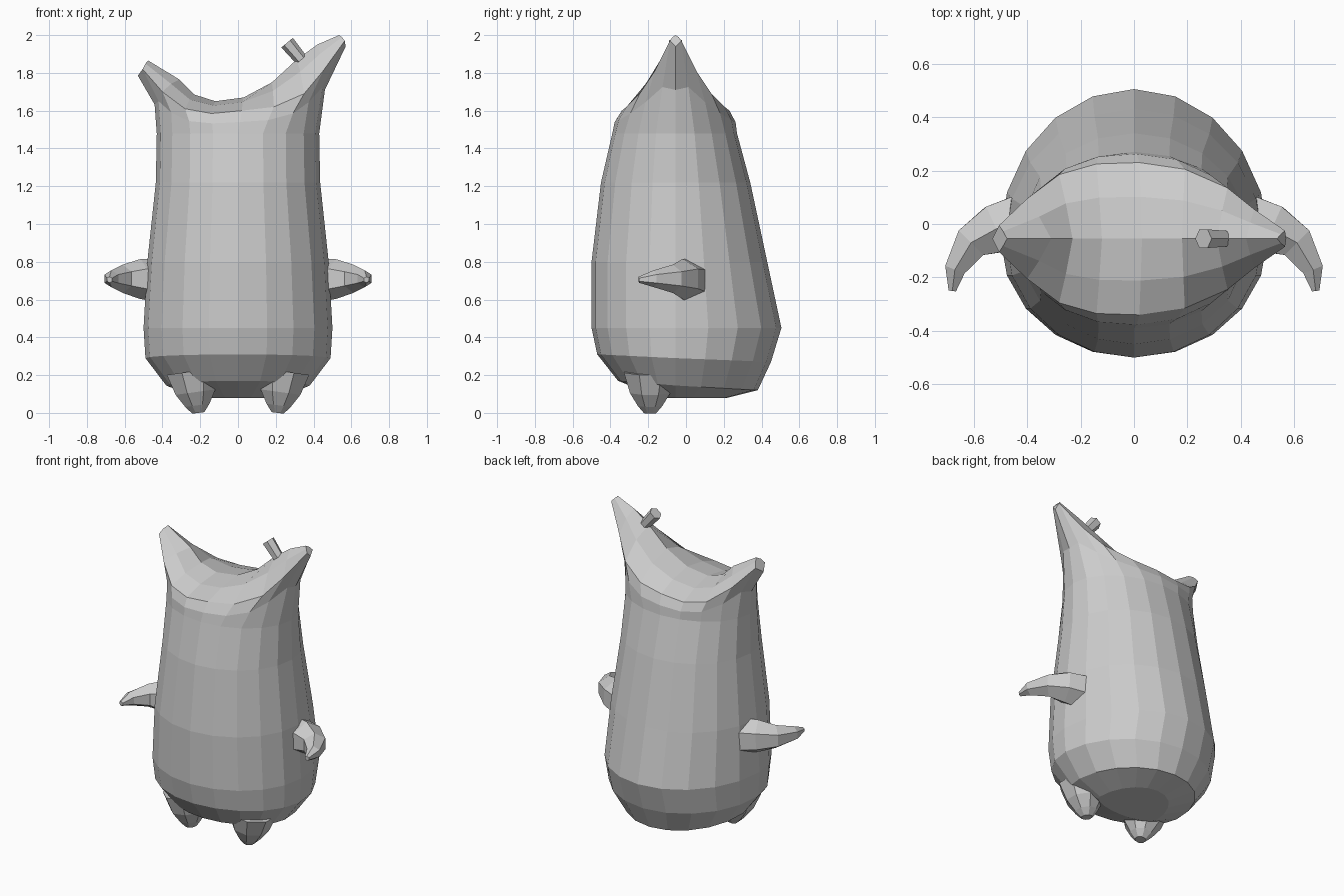
import bpy, bmesh, math
from mathutils import Vector

if "Cube" in bpy.data.objects:
    bpy.data.objects.remove(bpy.data.objects["Cube"], do_unlink=True)

grey = bpy.data.materials.new("plain grey")
grey.use_nodes = True
colour = (0.6, 0.6, 0.6, 1)
grey.diffuse_color = colour
grey.node_tree.nodes["Principled BSDF"].inputs["Base Color"].default_value = colour

N = 20
MID_Y = -0.055


def finish(bm, name):
    bmesh.ops.recalc_face_normals(bm, faces=bm.faces)
    mesh = bpy.data.meshes.new(name)
    bm.to_mesh(mesh)
    bm.free()
    mesh.materials.append(grey)
    ob = bpy.data.objects.new(name, mesh)
    bpy.context.collection.objects.link(ob)
    return ob


def bridge(bm, a, b):
    n = len(a)
    for i in range(n):
        bm.faces.new((a[i], a[(i + 1) % n], b[(i + 1) % n], b[i]))


def tube(name, path, sides, phase=0.0):
    """Loft polygon rings along (centre, radius) stations."""
    bm = bmesh.new()
    pts = [Vector(p) for p, r in path]
    rings = []
    for i, (p, r) in enumerate(path):
        along = (pts[min(i + 1, len(pts) - 1)] - pts[max(i - 1, 0)]).normalized()
        side = along.cross(Vector((0, 1, 0) if abs(along.z) > 0.6 else (0, 0, 1))).normalized()
        up = side.cross(along)
        angles = [phase + math.tau * k / sides for k in range(sides)]
        rings.append([bm.verts.new(pts[i] + r * (side * math.cos(a) + up * math.sin(a))) for a in angles])
    for a, b in zip(rings, rings[1:]):
        bridge(bm, a, b)
    bm.faces.new(rings[0])
    bm.faces.new(rings[-1])
    return finish(bm, name)


# Body levels: front height, back height, half width, front y, back y
levels = [
    (0.08, 0.08, 0.22, -0.14, 0.22),
    (0.17, 0.12, 0.38, -0.36, 0.38),
    (0.31, 0.27, 0.49, -0.47, 0.45),
    (0.45, 0.45, 0.50, -0.50, 0.505),
    (0.80, 0.80, 0.48, -0.50, 0.43),
    (1.22, 1.22, 0.435, -0.45, 0.34),
    (1.48, 1.48, 0.43, -0.39, 0.27),
]

# Head stations from the tall horn to the short one:
# rim x, rim half depth, rim height, ridge x, ridge height
head = [
    (0.565, 0.03, 1.97, 0.535, 2.0),
    (0.45, 0.11, 1.81, 0.42, 1.95),
    (0.35, 0.19, 1.69, 0.31, 1.87),
    (0.19, 0.26, 1.62, 0.18, 1.75),
    (0.02, 0.285, 1.60, 0.03, 1.67),
    (-0.14, 0.28, 1.585, -0.12, 1.65),
    (-0.28, 0.24, 1.61, -0.23, 1.685),
    (-0.40, 0.15, 1.70, -0.31, 1.765),
    (-0.505, 0.05, 1.82, -0.475, 1.865),
]
tips = [Vector((0.57, MID_Y, 1.94)), Vector((-0.53, MID_Y, 1.785))]

bm = bmesh.new()
rings = []
for zf, zb, w, yf, yb in levels:
    ring = []
    for k in range(N):
        a = math.tau * k / N
        c, s = math.cos(a), math.sin(a)
        y = MID_Y + s * ((yb - MID_Y) if s > 0 else (MID_Y - yf))
        z = zf + (zb - zf) * (s + 1) / 2
        ring.append(bm.verts.new((w * c, y, z)))
    rings.append(ring)

# Rim that sweeps up into both horns
rim_pos = []
for k in range(N):
    if k % (N // 2) == 0:
        rim_pos.append(tips[0 if k == 0 else 1])
    else:
        x, d, z, _, _ = head[min(k, N - k) - 1]
        rim_pos.append(Vector((x, MID_Y + (d if k < N // 2 else -d), z)))

# Shoulder halfway up, pulled in at the sides and out at front and back
shoulder = []
for low, high in zip(rings[-1], rim_pos):
    p = (low.co + high) / 2
    p.x *= 1 - 0.08 * min(1, abs(p.x) / 0.45) ** 2
    p.y = MID_Y + (p.y - MID_Y) * 1.04
    shoulder.append(bm.verts.new(p))
rim = [bm.verts.new(p) for p in rim_pos]
rings += [shoulder, rim]
for a, b in zip(rings, rings[1:]):
    bridge(bm, a, b)
bm.faces.new(rings[0])

# Saddle-shaped top between the two rims
rows = []
for k, (x, d, z, rx, rz) in enumerate(head, 1):
    mids = [bm.verts.new(((x + rx) / 2, MID_Y + e * d * 0.55, z + (rz - z) * 0.65)) for e in (1, -1)]
    ridge = bm.verts.new((rx, MID_Y, rz))
    rows.append([rim[k], mids[0], ridge, mids[1], rim[N - k]])
for a, b in zip(rows, rows[1:]):
    for i in range(4):
        bm.faces.new((a[i], a[i + 1], b[i + 1], b[i]))
bm.faces.new([rim[0]] + rows[0])
bm.faces.new([rim[N // 2]] + rows[-1])
finish(bm, "body")

# Small stub on the tall horn
tube("horn_stub", [((0.335, MID_Y, 1.87), 0.034), ((0.26, MID_Y, 1.96), 0.04)], 6)

# Arms and feet on both sides
for label, m in (("left", 1), ("right", -1)):
    tube(label + "_arm", [
        ((m * 0.42, 0.01, 0.70), 0.115),
        ((m * 0.52, -0.02, 0.71), 0.105),
        ((m * 0.61, -0.07, 0.71), 0.075),
        ((m * 0.67, -0.17, 0.71), 0.045),
        ((m * 0.68, -0.25, 0.705), 0.016),
    ], 6, math.pi / 6)
    tube(label + "_foot", [
        ((m * 0.24, -0.19, 0.22), 0.15),
        ((m * 0.225, -0.19, 0.11), 0.115),
        ((m * 0.215, -0.19, 0.04), 0.07),
        ((m * 0.21, -0.19, 0.0), 0.035),
    ], 8, math.pi / 8)
